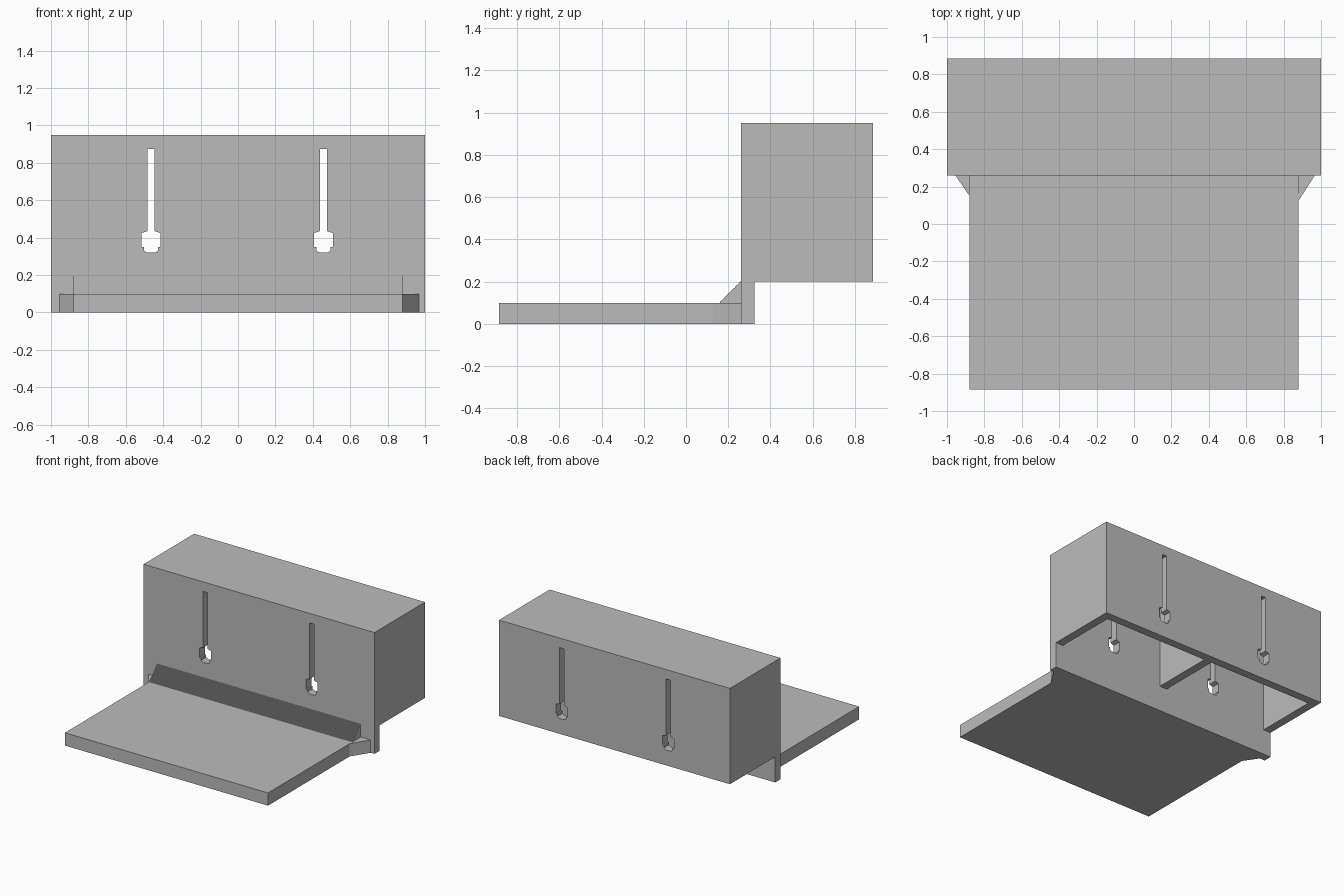
import bpy, bmesh
from mathutils import Vector

cube = bpy.data.objects.get("Cube")
if cube:
    bpy.data.objects.remove(cube, do_unlink=True)

grey = bpy.data.materials.new("plain grey")
grey.use_nodes = True
colour = (0.5, 0.5, 0.5, 1)
grey.diffuse_color = colour
grey.node_tree.nodes["Principled BSDF"].inputs["Base Color"].default_value = colour


def prism(name, profile, sweep):
    """Extrude a closed planar profile along a vector."""
    bm = bmesh.new()
    face = bm.faces.new([bm.verts.new(p) for p in profile])
    out = bmesh.ops.extrude_face_region(bm, geom=[face])
    verts = [v for v in out["geom"] if isinstance(v, bmesh.types.BMVert)]
    bmesh.ops.translate(bm, verts=verts, vec=Vector(sweep))
    bmesh.ops.recalc_face_normals(bm, faces=bm.faces)
    mesh = bpy.data.meshes.new(name)
    bm.to_mesh(mesh)
    bm.free()
    mesh.materials.append(grey)
    obj = bpy.data.objects.new(name, mesh)
    bpy.context.collection.objects.link(obj)
    return obj


def box(name, x, y, z):
    rect = [(x[0], y[0], z[0]), (x[1], y[0], z[0]),
            (x[1], y[1], z[0]), (x[0], y[1], z[0])]
    return prism(name, rect, (0, 0, z[1] - z[0]))


# Main dimensions
FRONT, BACK, TOP, BOTTOM, WALL = 0.26, 0.885, 0.95, 0.2, 0.065
HALF, PLATE = 0.88, 0.1
inner_y = (FRONT + WALL, BACK - WALL)
lid_z = TOP - WALL

# Housing, open underneath, with a taller front wall
front_wall = box("front_wall", (-1, 1), (FRONT, FRONT + WALL), (0, TOP))
back_wall = box("back_wall", (-1, 1), (BACK - WALL, BACK), (BOTTOM, TOP))
box("lid", (-1, 1), inner_y, (lid_z, TOP))
box("right_end", (-1, -1 + WALL), inner_y, (BOTTOM, lid_z))
box("left_end", (1 - WALL, 1), inner_y, (BOTTOM, lid_z))
box("divider", (-WALL / 2, WALL / 2), inner_y, (BOTTOM, lid_z))

# Keyhole slots through both long walls
half_keyhole = [(0.019, 0.875), (0.019, 0.435), (0.05, 0.425), (0.05, 0.35),
                (0.038, 0.35), (0.038, 0.33), (0.02, 0.32)]
outline = half_keyhole + [(-x, z) for x, z in reversed(half_keyhole)]
for side, centre in (("right", -0.465), ("left", 0.457)):
    cutter = prism(side + "_keyhole_cutter",
                   [(centre + x, 0, z) for x, z in outline], (0, 1.2, 0))
    cutter.hide_render = True
    cutter.hide_viewport = True
    cutter.display_type = 'WIRE'
    for wall in (front_wall, back_wall):
        cut = wall.modifiers.new(side + " keyhole", 'BOOLEAN')
        cut.operation = 'DIFFERENCE'
        cut.solver = 'EXACT'
        cut.object = cutter

# Base plate
box("base_plate", (-HALF, HALF), (-BACK, FRONT), (0, PLATE))

# Finely stepped fillet where the plate meets the wall
STEPS = 24
step = (BOTTOM - PLATE) / STEPS
stairs = [(FRONT, PLATE)]
for i in range(STEPS):
    y = FRONT - step * (STEPS - i)
    stairs += [(y, PLATE + step * i), (y, PLATE + step * (i + 1))]
stairs.append((FRONT, BOTTOM))
prism("stepped_fillet", [(-HALF, y, z) for y, z in stairs], (2 * HALF, 0, 0))

# Wedge gussets beside the plate
for name, sign, reach, start in (("right_gusset", -1, 0.955, 0.15),
                                 ("left_gusset", 1, 0.967, 0.125)):
    prism(name, [(sign * HALF, start, 0), (sign * reach, FRONT, 0),
                 (sign * HALF, FRONT, 0)], (0, 0, PLATE))
